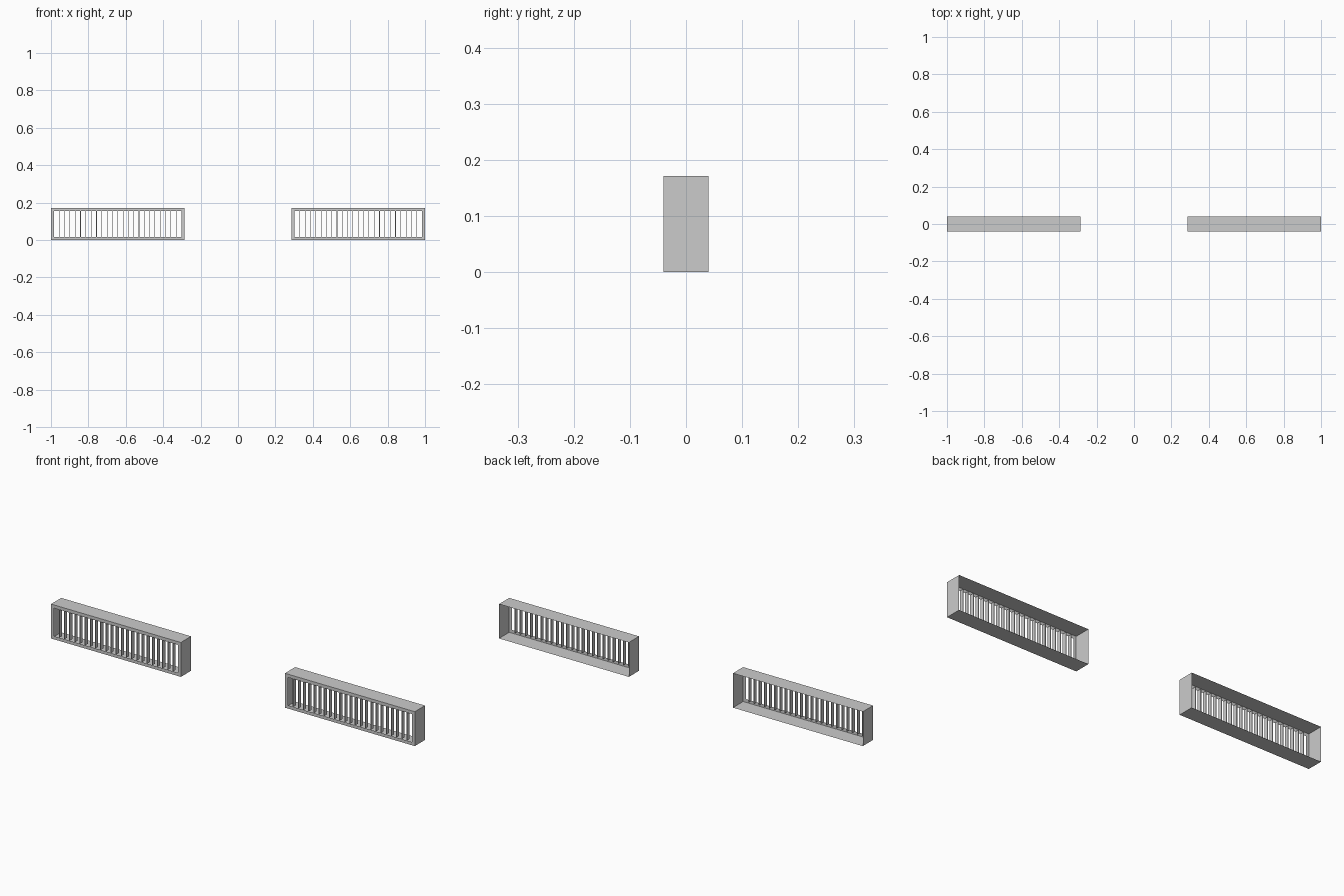
import bpy, bmesh

if "Cube" in bpy.data.objects:
    bpy.data.objects.remove(bpy.data.objects["Cube"])

W, H, D = 0.714, 0.171, 0.08   # outer size of one vent
LIP = 0.016                    # width of front border
GAPS = 24                      # openings between slats
SLAT_T, SLAT_D = 0.003, 0.02   # slat thickness and depth


def finish(bm, name):
    bmesh.ops.recalc_face_normals(bm, faces=bm.faces)
    me = bpy.data.meshes.new(name)
    bm.to_mesh(me)
    bm.free()
    ob = bpy.data.objects.new(name, me)
    bpy.context.collection.objects.link(ob)
    return ob


def ring(bm, x0, x1, z0, z1, y):
    return [bm.verts.new((x, y, z)) for x, z in ((x0, z0), (x1, z0), (x1, z1), (x0, z1))]


def frame(x0, name):
    # open-backed sheet housing with a folded front border
    bm = bmesh.new()
    x1 = x0 + W
    loops = [ring(bm, x0, x1, 0, H, D / 2),
             ring(bm, x0, x1, 0, H, -D / 2),
             ring(bm, x0 + LIP, x1 - LIP, LIP, H - LIP, -D / 2)]
    for a, b in zip(loops, loops[1:]):
        for i in range(4):
            j = (i + 1) % 4
            bm.faces.new((a[i], a[j], b[j], b[i]))
    return finish(bm, name)


def slats(x0, name):
    # thin upright blades just behind the front border
    bm = bmesh.new()
    step = (W - 2 * LIP) / GAPS
    for i in range(1, GAPS):
        r = bmesh.ops.create_cube(bm, size=1)
        bmesh.ops.scale(bm, vec=(SLAT_T, SLAT_D, H - 2 * LIP), verts=r["verts"])
        bmesh.ops.translate(bm, verts=r["verts"],
                            vec=(x0 + LIP + i * step, -D / 2 + SLAT_D / 2, H / 2))
    return finish(bm, name)


for side, x0 in (("left", -1.0), ("right", 1.0 - W)):
    frame(x0, side + "_vent_frame")
    slats(x0, side + "_vent_slats")
